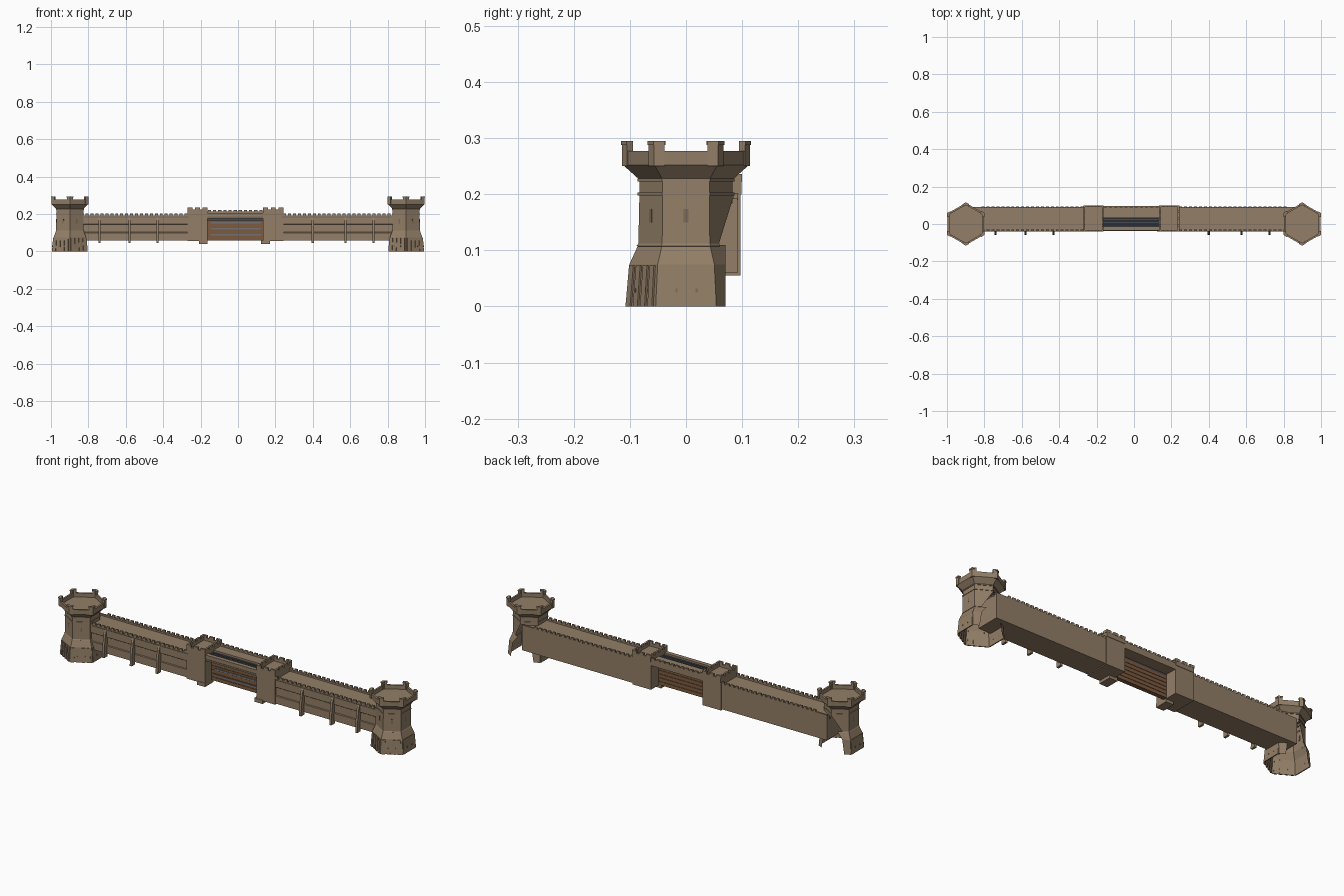
import bpy, bmesh, math
from mathutils import Vector

if "Cube" in bpy.data.objects:
    bpy.data.objects.remove(bpy.data.objects["Cube"])


def mat(name, r, g, b):
    m = bpy.data.materials.new(name)
    m.diffuse_color = (r, g, b, 1)
    m.use_nodes = True
    m.node_tree.nodes["Principled BSDF"].inputs["Base Color"].default_value = m.diffuse_color
    return m


STONE = mat("tan_stone", 0.29, 0.21, 0.135)
TRIM = mat("dark_stone", 0.20, 0.145, 0.092)
WOOD = mat("gate_wood", 0.20, 0.10, 0.048)
STEEL = mat("gate_straps", 0.16, 0.17, 0.18)
SLATE = mat("slate_bars", 0.065, 0.07, 0.085)


def finish(bm, name, m, normals=True):
    if normals:
        bmesh.ops.recalc_face_normals(bm, faces=bm.faces)
    me = bpy.data.meshes.new(name)
    bm.to_mesh(me)
    bm.free()
    me.materials.append(m)
    ob = bpy.data.objects.new(name, me)
    bpy.context.collection.objects.link(ob)
    return ob


def prism(bm, lo, hi):
    """Solid between two matching loops of points."""
    a = [bm.verts.new(p) for p in lo]
    b = [bm.verts.new(p) for p in hi]
    n = len(a)
    bm.faces.new(a[::-1])
    bm.faces.new(b)
    for i in range(n):
        bm.faces.new((a[i], a[(i + 1) % n], b[(i + 1) % n], b[i]))


def box(bm, x0, x1, y0, y1, z0, z1):
    c = [(x0, y0), (x1, y0), (x1, y1), (x0, y1)]
    prism(bm, [(x, y, z0) for x, y in c], [(x, y, z1) for x, y in c])


def boxes(name, m, items):
    bm = bmesh.new()
    for it in items:
        box(bm, *it)
    return finish(bm, name, m)


def corner(k, r, z, cx):
    a = math.radians(90 + 60 * k)
    return Vector((cx + r * math.cos(a), r * math.sin(a), z))


def shell(name, rings, cx, cap=False, cut=None):
    """Hexagonal lofted shell, optionally capped at the end and cut open at the back."""
    bm = bmesh.new()
    loops = [[bm.verts.new(corner(k, r, z, cx)) for k in range(6)] for z, r in rings]
    for a, b in zip(loops, loops[1:]):
        for k in range(6):
            j = (k + 1) % 6
            bm.faces.new((a[k], a[j], b[j], b[k]))
    if cap:
        bm.faces.new(loops[-1])
    if cut:
        bmesh.ops.bisect_plane(bm, geom=bm.verts[:] + bm.edges[:] + bm.faces[:],
                               plane_co=cut[0], plane_no=cut[1], clear_outer=True)
    return finish(bm, name, STONE, normals=False)


def panel(bm, k, cx, lo, hi, u0, u1, t):
    """Thin slab lying on hexagon face k, between rings lo and hi (z, radius)."""
    j = (k + 1) % 6
    out = (corner(k, 1, 0, 0) + corner(j, 1, 0, 0)).normalized()

    def pt(ring, u):
        return corner(k, ring[1], ring[0], cx).lerp(corner(j, ring[1], ring[0], cx), u)
    q = [pt(lo, u0), pt(lo, u1), pt(hi, u1), pt(hi, u0)]
    prism(bm, [p - out * 0.003 for p in q], [p + out * t for p in q])


def tower(cx, side):
    shell(side + "_tower_base", [(0, 0.108), (0.075, 0.101), (0.11, 0.085)], cx,
          cut=((0, 0.07, 0), (0, 1, 0)))
    shell(side + "_tower_body", [(0.11, 0.085), (0.2, 0.083), (0.226, 0.083)], cx,
          cut=((0, 0.086, 0.2), (0, 0.955, -0.297)))
    # flared crown with hollow parapet and deck
    shell(side + "_tower_crown", [(0.226, 0.083), (0.252, 0.112), (0.277, 0.113),
                                  (0.277, 0.102), (0.257, 0.102)], cx, cap=True)
    # string courses
    for n, z, r in (("middle", 0.198, 0.086), ("upper", 0.223, 0.086)):
        shell(side + "_tower_" + n + "_band",
              [(z, 0.082), (z, r), (z + 0.005, r), (z + 0.005, 0.082)], cx)
    shell(side + "_tower_low_band", [(0.107, 0.086), (0.108, 0.088), (0.112, 0.085)], cx,
          cut=((0, 0.06, 0), (0, 1, 0)))
    # corner merlons
    bm = bmesh.new()
    for z0, z1, r, w in ((0.25, 0.288, 0.1145, 0.019), (0.288, 0.295, 0.1162, 0.021)):
        for k in range(6):
            o, i = corner(k, r, 0, cx), corner(k, 0.101, 0, cx)
            dn = (corner(k + 1, 1, 0, 0) - corner(k, 1, 0, 0)) * w
            dp = (corner(k - 1, 1, 0, 0) - corner(k, 1, 0, 0)) * w
            s = 0.65
            loop = [o + dp, o, o + dn, i + dn * s, i, i + dp * s]
            prism(bm, [p + Vector((0, 0, max(z0, 0.257) if n > 2 else z0))
                       for n, p in enumerate(loop)],
                  [p + Vector((0, 0, z1)) for p in loop])
    finish(bm, side + "_tower_merlons", STONE)
    # battered base panels: narrow on the front faces, wide on the sides
    bm = bmesh.new()
    lo, hi = (0, 0.108), (0.073, 0.1015)
    for k in (1, 4):
        panel(bm, k, cx, lo, hi, 0.03, 0.97, 0.002)
    for k in (2, 3):
        for n in range(4):
            panel(bm, k, cx, lo, hi, 0.05 + n * 0.24, 0.2 + n * 0.24, 0.003)
    finish(bm, side + "_tower_base_panels", STONE)
    # arrow slits
    bm = bmesh.new()
    for k in (1, 2, 3, 4):
        panel(bm, k, cx, (0.15, 0.0841), (0.174, 0.0836), 0.45, 0.55, 0.001)
        panel(bm, k, cx, (0.025, 0.1057), (0.032, 0.105), 0.32, 0.36, 0.004)
        panel(bm, k, cx, (0.025, 0.1057), (0.032, 0.105), 0.66, 0.70, 0.004)
    finish(bm, side + "_tower_slits", TRIM)


tower(-0.899, "left")
tower(0.899, "right")

# curtain walls: one cross-section (y, z) run along x
PROFILE = [(-0.035, 0.06), (-0.035, 0.10), (-0.031, 0.103), (-0.031, 0.143),
           (-0.037, 0.147), (-0.037, 0.192), (-0.030, 0.192), (-0.030, 0.184),
           (0.083, 0.184), (0.083, 0.192), (0.092, 0.192), (0.092, 0.06)]
for side, x0, x1 in (("left", -0.88, -0.265), ("right", 0.235, 0.885)):
    bm = bmesh.new()
    prism(bm, [(x0, y, z) for y, z in PROFILE], [(x1, y, z) for y, z in PROFILE])
    finish(bm, side + "_curtain_wall", STONE)
    a, b = max(x0, -0.82), min(x1, 0.82)
    n = round((b - a) / 0.027)
    p = (b - a) / n
    boxes(side + "_wall_merlons", STONE,
          [(a + (i + 0.2) * p, a + (i + 0.8) * p, y, y + 0.008, 0.19, 0.202)
           for i in range(n) for y in (-0.038, 0.0845)])
    boxes(side + "_wall_course", TRIM, [(a, b, -0.039, -0.036, 0.182, 0.186)])

# buttresses with a battered front
bm = bmesh.new()
for x in (-0.74, -0.58, -0.43, 0.40, 0.575, 0.725):
    side = [(-0.03, 0.045), (-0.058, 0.045), (-0.056, 0.10), (-0.046, 0.165),
            (-0.039, 0.182), (-0.03, 0.182)]
    prism(bm, [(x - 0.006, y, z) for y, z in side], [(x + 0.006, y, z) for y, z in side])
finish(bm, "wall_buttresses", STONE)

# gate towers with parapets
for side, x0, x1 in (("left", -0.27, -0.163), ("right", 0.135, 0.242)):
    y0, y1 = -0.04, 0.099
    inner = (x1 - 0.045, x1) if side == "left" else (x0 - 0.012, x0 + 0.035)
    boxes(side + "_gate_tower", STONE,
          [(x0, x1, y0 + 0.002, y1 - 0.002, 0.055, 0.21),
           (inner[0], inner[1], y0, 0.03, 0.04, 0.06)])
    t = 0.009
    rim = [(x0, x1, y0, y0 + t, 0.2, 0.224), (x0, x1, y1 - t, y1, 0.2, 0.224),
           (x0, x0 + t, y0 + t, y1 - t, 0.2, 0.224),
           (x1 - t, x1, y0 + t, y1 - t, 0.2, 0.224)]
    boxes(side + "_gate_tower_parapet", STONE, rim)
    w = 0.026
    mer = []
    for i in range(3):
        a = x0 + i * (x1 - x0 - w) / 2
        mer += [(a, a + w, y0 - 0.001, y0 + t, 0.222, 0.236),
                (a, a + w, y1 - t, y1 + 0.001, 0.222, 0.236)]
    for i in range(4):
        a = y0 + i * (y1 - y0 - w) / 3
        mer += [(x0 - 0.001, x0 + t, a, a + w, 0.222, 0.2355),
                (x1 - t, x1 + 0.001, a, a + w, 0.222, 0.2355)]
    boxes(side + "_gate_tower_merlons", STONE, mer)

# gate between the towers
gx0, gx1 = -0.165, 0.137
boxes("gate_lintel", STONE, [(gx0, gx1, -0.036, -0.014, 0.176, 0.206),
                             (gx0, gx1, 0.032, 0.095, 0.18, 0.206),
                             (gx0, gx1, 0.087, 0.095, 0.2, 0.214)])
boxes("gate_lintel_merlons", STONE,
      [(gx0 + i * 0.0275 + 0.004, gx0 + i * 0.0275 + 0.021, 0.087, 0.096, 0.212, 0.221)
       for i in range(11)])
boxes("gate_lintel_trim", TRIM, [(gx0, gx1, -0.038, -0.035, 0.18, 0.186)])
boxes("gate_slot_bars", SLATE, [(gx0, gx1, y, y + 0.01, 0.165, 0.198)
                                for y in (-0.012, 0.003, 0.019)])
boxes("gate_slot_floor", SLATE, [(gx0, gx1, -0.015, 0.034, 0.17, 0.182)])
boxes("gate_planks", WOOD, [(gx0, gx1, 0.012, 0.034, 0.058 + i * 0.0195, 0.076 + i * 0.0195)
                            for i in range(6)] + [(gx0, gx1, 0.015, 0.031, 0.058, 0.18)])
boxes("gate_straps", STEEL, [(gx0 + 0.02, gx1 - 0.015, 0.009, 0.013, z, z + 0.008)
                             for z in (0.085, 0.117, 0.149)])
